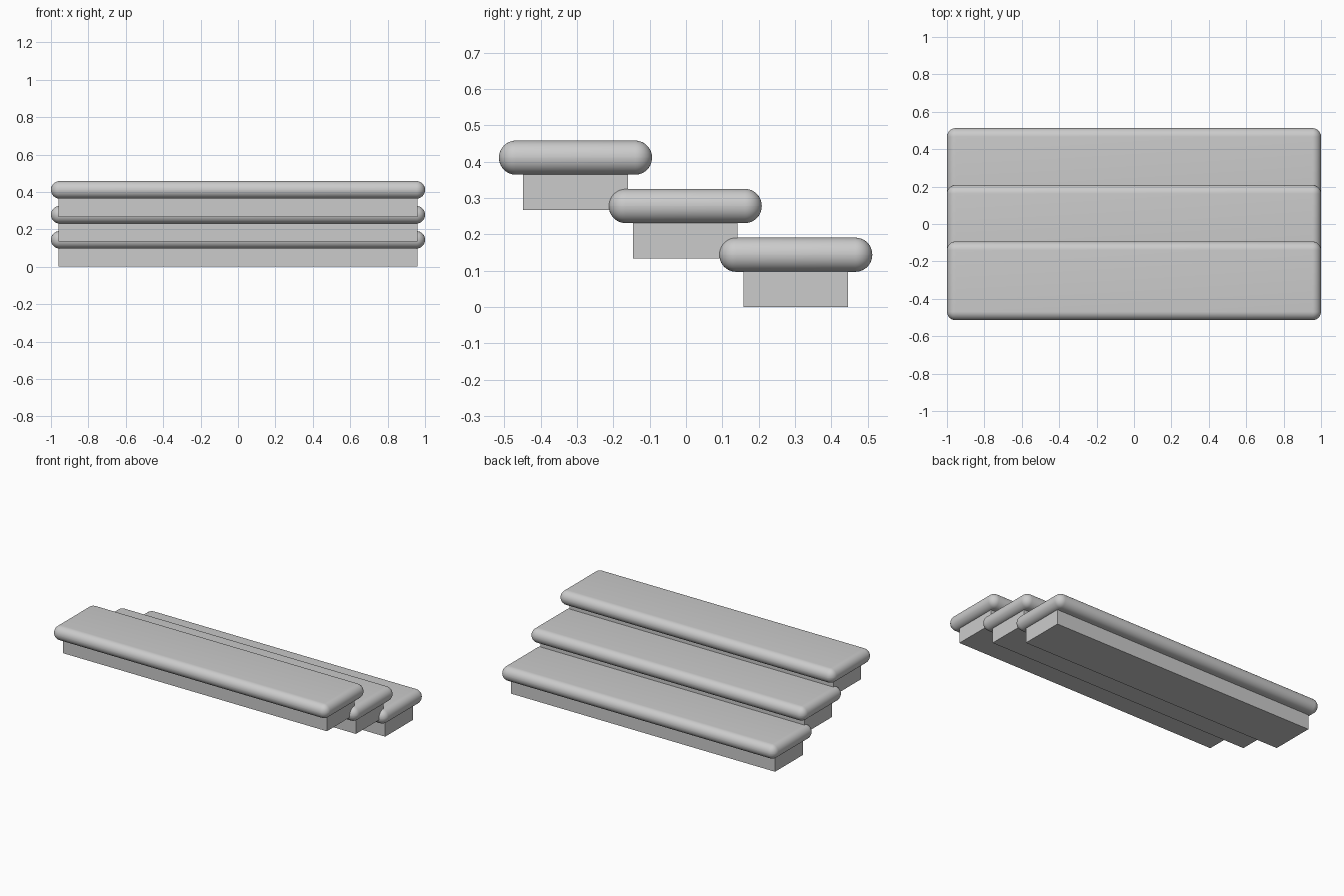
import bpy

if "Cube" in bpy.data.objects:
    bpy.data.objects.remove(bpy.data.objects["Cube"])


def box(name, center, size):
    bpy.ops.mesh.primitive_cube_add(size=1, location=center)
    ob = bpy.context.object
    ob.name = name
    ob.scale = size
    bpy.ops.object.transform_apply(location=False, rotation=False, scale=True)
    return ob


TREAD_H, RISER_H = 0.094, 0.098

# Three steps, lowest at the back, climbing towards the front
steps = [("lower", 0.302, 0.0), ("middle", -0.002, 0.134), ("upper", -0.304, 0.267)]

for label, y, z in steps:
    # Plain riser block under the tread
    box(label + "_riser", (0, y, z + RISER_H / 2), (1.92, 0.288, RISER_H))

    # Tread slab with fully rounded edges and corners
    tread = box(label + "_tread", (0, y, z + RISER_H + TREAD_H / 2 - 0.001),
                (2.0, 0.421, TREAD_H))
    bevel = tread.modifiers.new("round_edges", 'BEVEL')
    bevel.width = TREAD_H / 2 - 0.0004
    bevel.segments = 10
    bevel.limit_method = 'NONE'
    bpy.ops.object.modifier_apply(modifier=bevel.name)
    bpy.ops.object.shade_smooth_by_angle()
